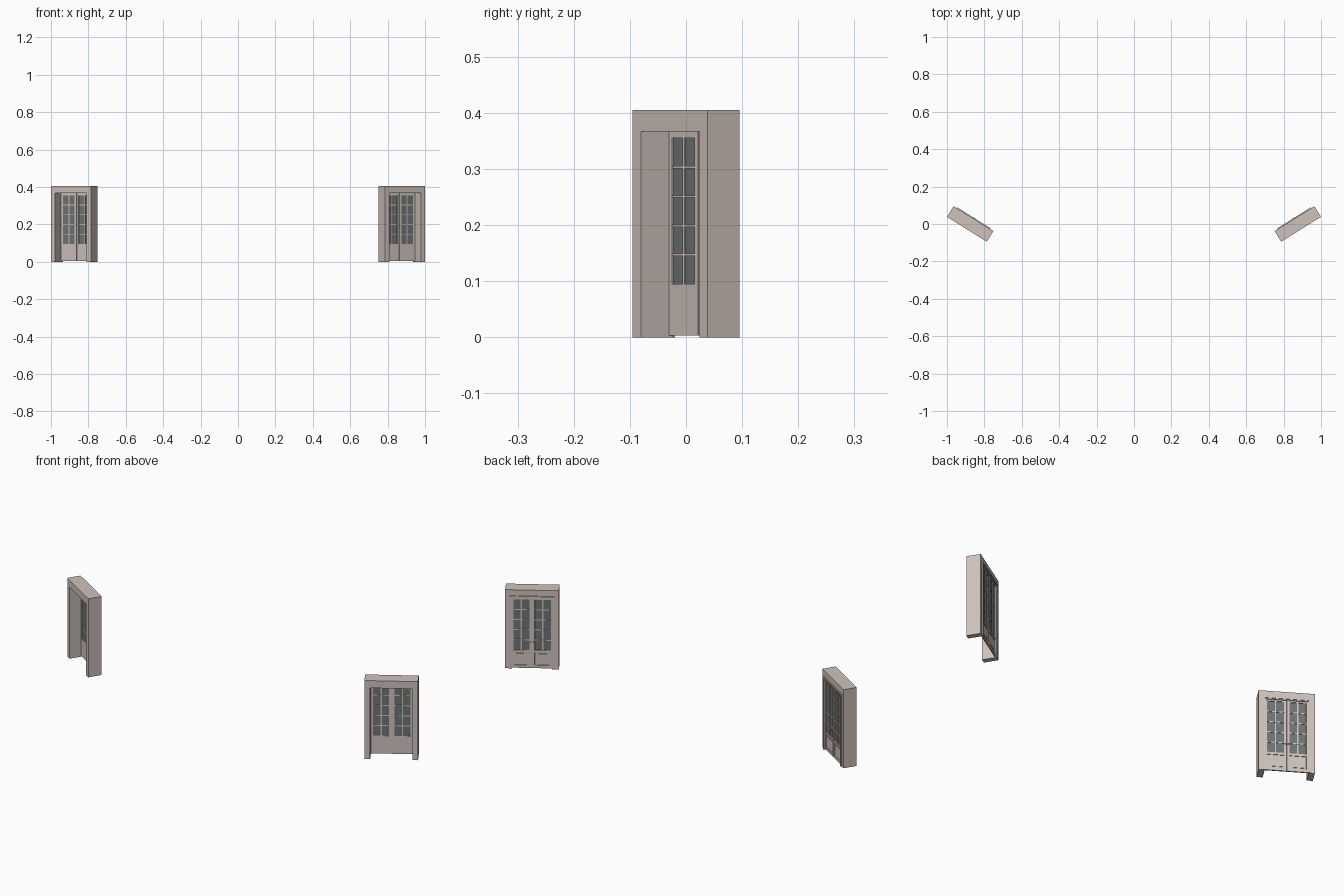
import bpy, bmesh, math
from mathutils import Matrix, Vector

if "Cube" in bpy.data.objects:
    bpy.data.objects.remove(bpy.data.objects["Cube"])


def material(name, rgb):
    m = bpy.data.materials.new(name)
    m.diffuse_color = (*rgb, 1)
    m.use_nodes = True
    m.node_tree.nodes["Principled BSDF"].inputs["Base Color"].default_value = m.diffuse_color
    return m


PAINT = material("warm_beige_paint", (0.62, 0.54, 0.50))
GLASS = material("grey_glass", (0.16, 0.175, 0.175))


def finish(name, bm, mat, place):
    bmesh.ops.recalc_face_normals(bm, faces=bm.faces)
    me = bpy.data.meshes.new(name)
    bm.to_mesh(me)
    bm.free()
    me.materials.append(mat)
    ob = bpy.data.objects.new(name, me)
    ob.matrix_world = place
    bpy.context.collection.objects.link(ob)
    return ob


def add_box(bm, x0, x1, y0, y1, z0, z1):
    size = Matrix.Diagonal((x1 - x0, y1 - y0, z1 - z0, 1))
    mid = Matrix.Translation(((x0 + x1) / 2, (y0 + y1) / 2, (z0 + z1) / 2))
    bmesh.ops.create_cube(bm, size=1, matrix=mid @ size)


def arch(name, inner, outer, z_in, z_out, y0, y1, place):
    """Door surround: an upside-down U pushed through its depth."""
    bm = bmesh.new()
    pts = [(-outer, 0), (-outer, z_out), (outer, z_out), (outer, 0),
           (inner, 0), (inner, z_in), (-inner, z_in), (-inner, 0)]
    face = bm.faces.new([bm.verts.new((x, y0, z)) for x, z in pts])
    ext = bmesh.ops.extrude_face_region(bm, geom=[face])
    verts = [g for g in ext["geom"] if isinstance(g, bmesh.types.BMVert)]
    bmesh.ops.translate(bm, verts=verts, vec=Vector((0, y1 - y0, 0)))
    return finish(name, bm, PAINT, place)


# Door leaf: x runs from the meeting edge outwards
F, B = 0.0255, 0.0320            # front and back planes of the leaf
X0, X1, G0, G1 = 0.0005, 0.0983, 0.0125, 0.0875
Z0, Z1, GZ0, GZ1 = 0.003, 0.3668, 0.095, 0.355


def leaf(side, tag, place):
    def box(bm, a, b, *rest):
        add_box(bm, *sorted((side * a, side * b)), *rest)

    # stiles and rails
    bm = bmesh.new()
    box(bm, X0, G0, F, B, Z0, Z1)
    box(bm, G1, X1, F, B, Z0, Z1)
    box(bm, G0, G1, F, B, GZ1, Z1)
    box(bm, G0, G1, F, B, 0.083, GZ0)
    box(bm, G0, G1, F, B, Z0, 0.018)
    finish(tag + "_door_frame", bm, PAINT, place)

    # lower panel, flush in front and moulded behind
    bm = bmesh.new()
    box(bm, G0, G1, F, B - 0.003, 0.018, 0.083)
    box(bm, G0 + 0.006, G1 - 0.006, F + 0.001, B - 0.001, 0.024, 0.077)
    finish(tag + "_door_panel", bm, PAINT, place)

    # glazing bars
    bm = bmesh.new()
    mid = (G0 + G1) / 2
    box(bm, mid - 0.003, mid + 0.003, F + 0.0005, B - 0.0005, GZ0, GZ1)
    for i in range(1, 5):
        z = GZ0 + (GZ1 - GZ0) * i / 5
        box(bm, G0, G1, F + 0.001, B - 0.001, z - 0.002, z + 0.002)
    finish(tag + "_glazing_bars", bm, PAINT, place)

    # glass
    bm = bmesh.new()
    box(bm, G0, G1, F + 0.0025, B - 0.003, GZ0, GZ1)
    finish(tag + "_glass", bm, GLASS, place)

    # knob with stem on the back
    bm = bmesh.new()
    x = side * 0.0065
    turn = Matrix.Rotation(math.pi / 2, 4, 'X')
    for r, d, y in ((0.0035, 0.0012, B + 0.0006), (0.0013, 0.005, B + 0.0025)):
        bmesh.ops.create_cone(bm, cap_ends=True, segments=12, radius1=r, radius2=r,
                              depth=d, matrix=Matrix.Translation((x, y, 0.14)) @ turn)
    bmesh.ops.create_uvsphere(bm, u_segments=12, v_segments=8, radius=0.003,
                              matrix=Matrix.Translation((x, B + 0.006, 0.14)))
    finish(tag + "_knob", bm, PAINT, place)


# Two doorways turned towards each other
for s, where in ((-1, "left"), (1, "right")):
    place = Matrix.Translation((s * 0.8758, 0, 0)) @ Matrix.Rotation(s * math.radians(32), 4, 'Z')
    arch(where + "_wall", 0.0985, 0.1255, 0.367, 0.405, -0.0335, 0.0335, place)
    arch(where + "_outer_casing", 0.0985, 0.1060, 0.367, 0.3745, 0.0330, 0.0385, place)
    arch(where + "_inner_casing", 0.0940, 0.0990, 0.3625, 0.3675, 0.0318, 0.0360, place)
    leaf(-1, where + "_doorway_left", place)
    leaf(1, where + "_doorway_right", place)
